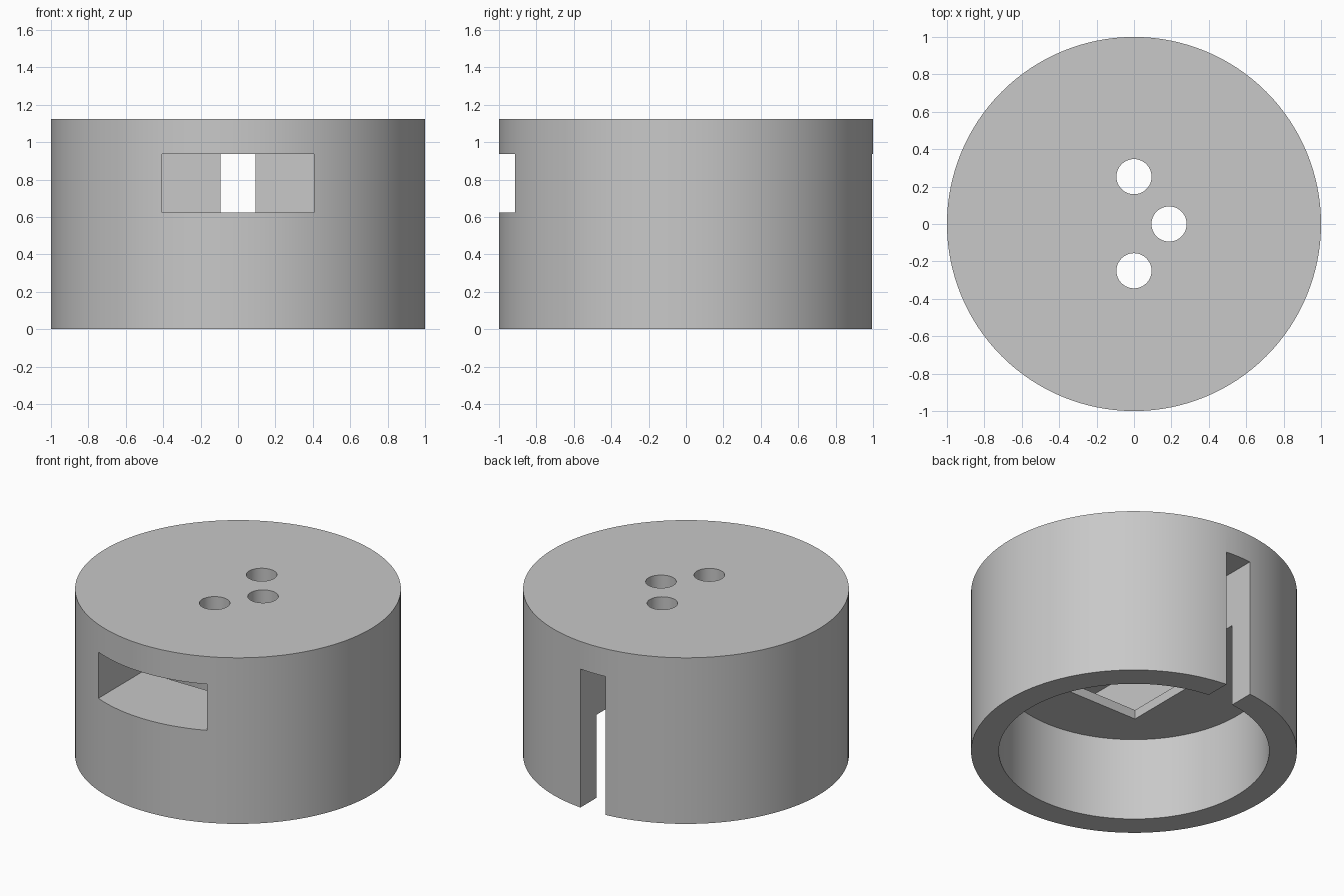
import bpy
import math

if "Cube" in bpy.data.objects:
    bpy.data.objects.remove(bpy.data.objects["Cube"], do_unlink=True)

HEIGHT = 1.125
POCKET_FLOOR, POCKET_TOP = 0.625, 0.9375

grey = bpy.data.materials.new("plain grey")
grey.use_nodes = True
colour = (0.58, 0.58, 0.58, 1)
grey.diffuse_color = colour
grey.node_tree.nodes["Principled BSDF"].inputs["Base Color"].default_value = colour


def cylinder(name, radius, z0, z1, x=0, y=0, sides=128):
    bpy.ops.mesh.primitive_cylinder_add(vertices=sides, radius=radius, depth=z1 - z0,
                                        location=(x, y, (z0 + z1) / 2))
    bpy.context.object.name = name
    return bpy.context.object


def box(name, half_x, y0, y1, z0, z1):
    bpy.ops.mesh.primitive_cube_add(size=1, location=(0, (y0 + y1) / 2, (z0 + z1) / 2))
    ob = bpy.context.object
    ob.name = name
    ob.scale = (2 * half_x, y1 - y0, z1 - z0)
    bpy.ops.object.transform_apply(location=False, rotation=False, scale=True)
    return ob


def cut(target, cutter):
    cutter.hide_render = True
    mod = target.modifiers.new("cut", "BOOLEAN")
    mod.operation = "DIFFERENCE"
    mod.solver = "EXACT"
    mod.object = cutter
    bpy.ops.object.select_all(action="DESELECT")
    target.select_set(True)
    bpy.context.view_layer.objects.active = target
    bpy.ops.object.modifier_apply(modifier=mod.name)
    bpy.data.objects.remove(cutter, do_unlink=True)


# Round body
body = cylinder("round_housing", 1, 0, HEIGHT)
body.data.materials.append(grey)

# Open cavity underneath
cut(body, cylinder("cavity_cutter", 0.83, -0.2, 0.5625))

# Pocket entered from the front window, with an opening in its floor
cut(body, box("pocket_cutter", 0.406, -1.2, 0.46, POCKET_FLOOR, POCKET_TOP))
cut(body, box("floor_opening_cutter", 0.375, -0.4375, 0.4375, 0.5, 0.7))

# Cable slot through the back wall
cut(body, box("slot_cutter", 0.094, 0.4, 1.2, -0.2, POCKET_TOP))

# Three pin holes through the lid
for x, y in ((0, 0.253), (0, -0.25), (0.1875, 0)):
    cut(body, cylinder("pin_hole_cutter", 0.094, 0.85, 1.3, x, y, 48))

bpy.ops.object.shade_smooth_by_angle(angle=math.radians(30))
